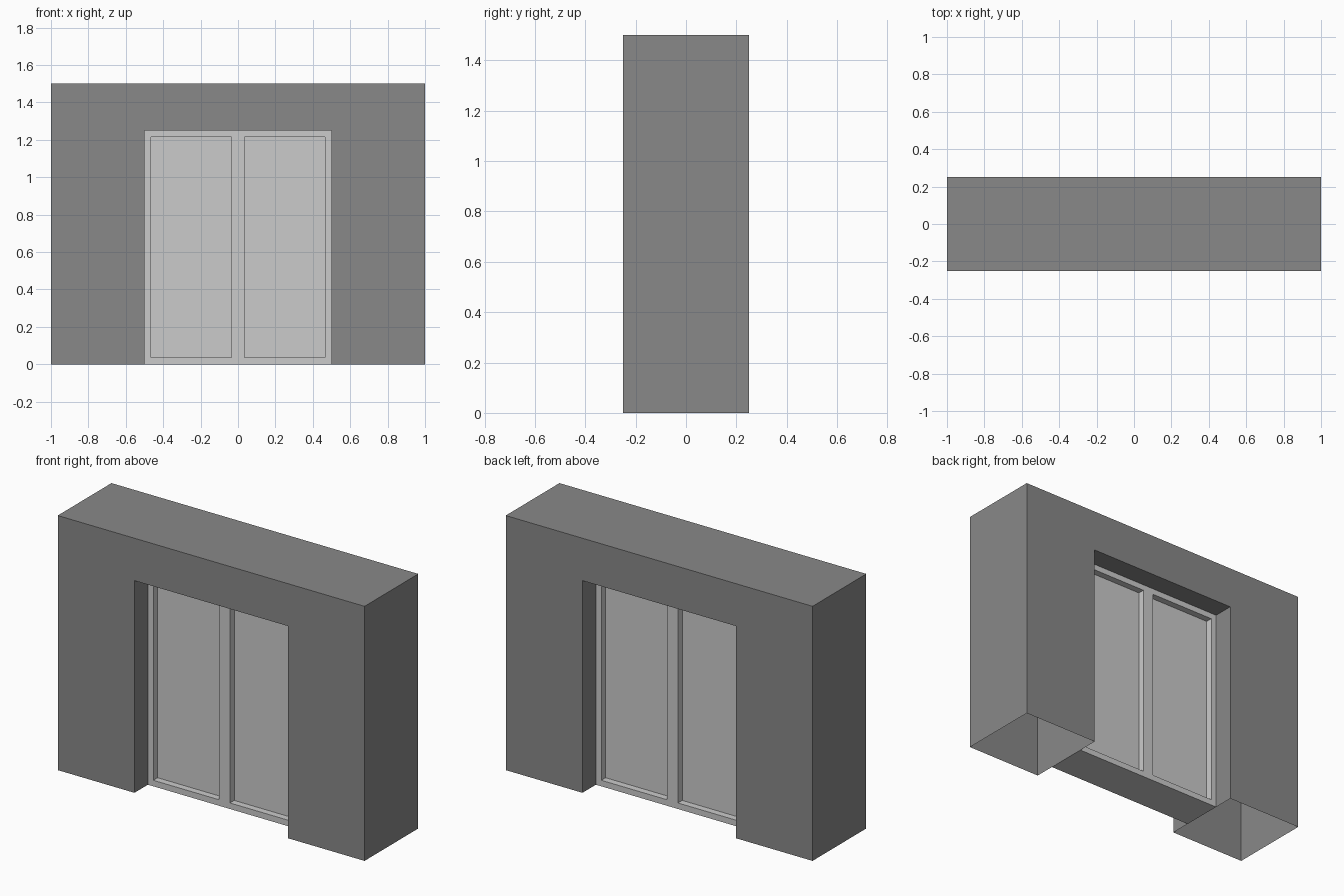
import bpy, bmesh
from mathutils import Matrix

if "Cube" in bpy.data.objects:
    bpy.data.objects.remove(bpy.data.objects["Cube"])


def finish(name, bm, grey):
    bmesh.ops.recalc_face_normals(bm, faces=bm.faces)
    mesh = bpy.data.meshes.new(name)
    bm.to_mesh(mesh)
    bm.free()
    mat = bpy.data.materials.new(name + "_grey")
    mat.diffuse_color = (grey, grey, grey, 1)
    mat.use_nodes = True
    mat.node_tree.nodes["Principled BSDF"].inputs["Base Color"].default_value = mat.diffuse_color
    mesh.materials.append(mat)
    obj = bpy.data.objects.new(name, mesh)
    bpy.context.collection.objects.link(obj)
    return obj


# Wall: arch-shaped profile extruded through its depth, feet left open underneath
half = [(0.5, 0), (0.5, 1.25), (-0.5, 1.25), (-0.5, 0),
        (-1, 0), (-1, 1.5), (1, 1.5), (1, 0)]
bm = bmesh.new()
front = bm.faces.new([bm.verts.new((x, -0.25, z)) for x, z in half])
back = bmesh.ops.extrude_face_region(bm, geom=[front], use_keep_orig=True)["geom"]
bmesh.ops.translate(bm, vec=(0, 0.5, 0),
                    verts=[g for g in back if isinstance(g, bmesh.types.BMVert)])
feet = [f for f in bm.faces if all(abs(v.co.z) < 1e-5 for v in f.verts)]
bmesh.ops.delete(bm, geom=feet, context='FACES_ONLY')
finish("wall", bm, 0.25)

# Double door: slab split into two leaves, each with a sunken panel front and back
bm = bmesh.new()
bmesh.ops.create_cube(bm, size=1, matrix=Matrix.Translation((0, 0, 0.625))
                      @ Matrix.Diagonal((1, 0.25, 1.25, 1)))
bmesh.ops.bisect_plane(bm, geom=bm.verts[:] + bm.edges[:] + bm.faces[:],
                       plane_co=(0, 0, 0), plane_no=(1, 0, 0))
bm.normal_update()
leaves = [f for f in bm.faces if abs(f.normal.y) > 0.9]
panels = bmesh.ops.inset_individual(bm, faces=leaves, thickness=0.05)
for f in leaves:
    push = -0.04 * f.normal
    ring = bmesh.ops.extrude_discrete_faces(bm, faces=[f])["faces"]
    bmesh.ops.translate(bm, vec=push, verts=ring[0].verts[:])
finish("double_door", bm, 0.8)
